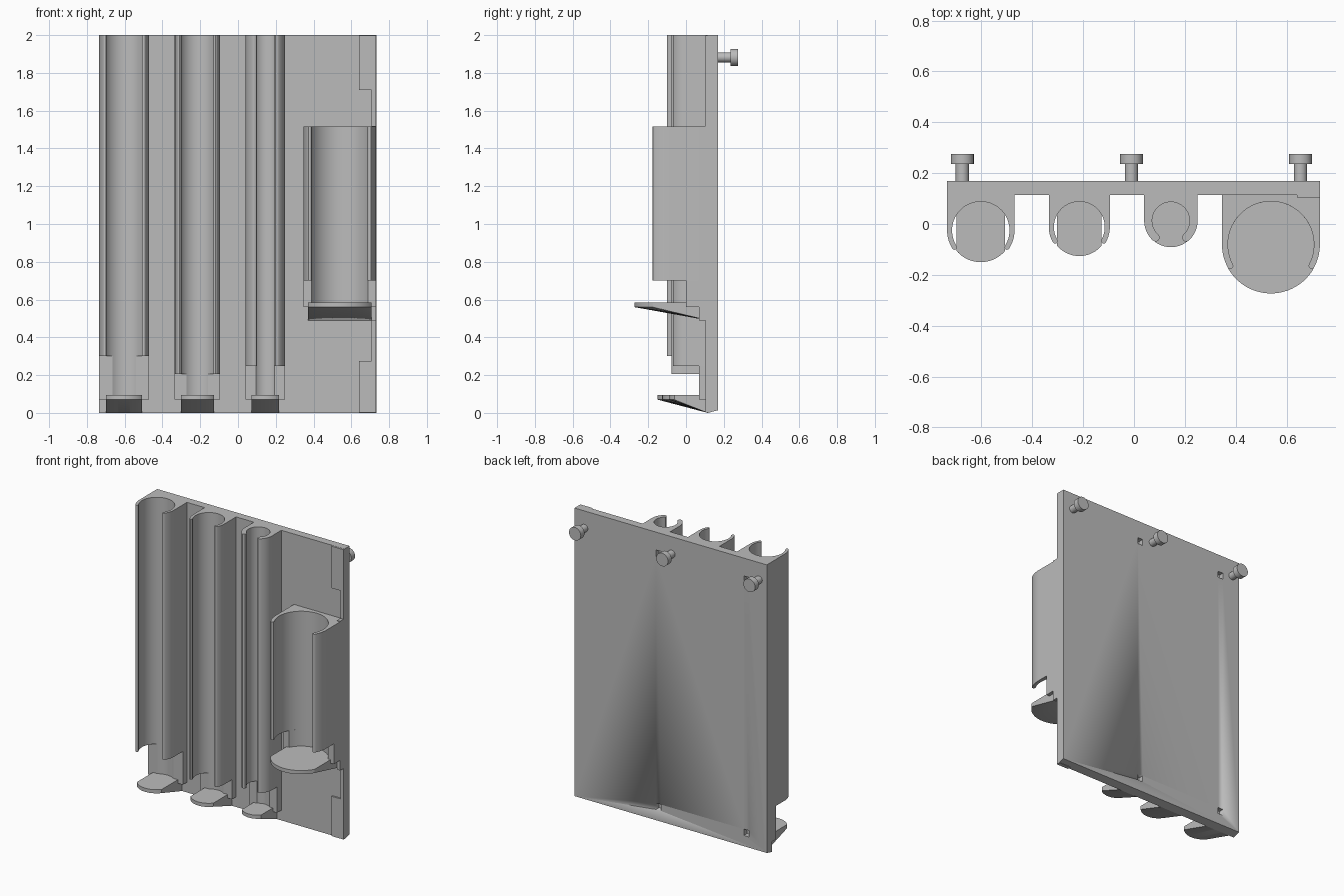
import bpy, bmesh, math
from mathutils import Vector

cube = bpy.data.objects.get("Cube")
if cube:
    bpy.data.objects.remove(cube)

grey = bpy.data.materials.new("light_grey")
grey.use_nodes = True
grey.diffuse_color = (0.5, 0.5, 0.5, 1)
grey.node_tree.nodes["Principled BSDF"].inputs["Base Color"].default_value = (0.5, 0.5, 0.5, 1)

FRONT, BACK = 0.115, 0.17   # plate faces
SINK = 0.13                 # depth at which parts end inside the plate


def finish(name, bm):
    bmesh.ops.remove_doubles(bm, verts=bm.verts, dist=0.0001)
    bmesh.ops.recalc_face_normals(bm, faces=bm.faces)
    mesh = bpy.data.meshes.new(name)
    bm.to_mesh(mesh)
    bm.free()
    mesh.materials.append(grey)
    ob = bpy.data.objects.new(name, mesh)
    bpy.context.collection.objects.link(ob)
    bpy.ops.object.select_all(action='DESELECT')
    ob.select_set(True)
    bpy.context.view_layer.objects.active = ob
    bpy.ops.object.shade_smooth_by_angle(angle=math.radians(30))
    return ob


def prism(name, points, move):
    """Extrude a closed outline of 3D points along a vector."""
    bm = bmesh.new()
    face = bm.faces.new([bm.verts.new(p) for p in points])
    out = bmesh.ops.extrude_face_region(bm, geom=[face])
    verts = [v for v in out["geom"] if isinstance(v, bmesh.types.BMVert)]
    bmesh.ops.translate(bm, verts=verts, vec=Vector(move))
    return finish(name, bm)


def box(name, x0, x1, y0, y1, z0, z1):
    return prism(name, [(x0, y0, z0), (x1, y0, z0), (x1, y1, z0), (x0, y1, z0)], (0, 0, z1 - z0))


def arc(cx, cy, r, a0, a1, n):
    steps = [math.radians(a0 + (a1 - a0) * i / n) for i in range(n + 1)]
    return [(cx + r * math.cos(a), cy + r * math.sin(a)) for a in steps]


def holder(name, x, half, cy, r, tip, z0, z1):
    """Open tube clip: straight sides, curved arms with rounded tips."""
    mid, cap = (half + r) / 2, (half - r) / 2
    t = math.radians(tip)
    right = [(half, SINK)] + arc(0, cy, half, 0, -tip, 10)
    right += arc(mid * math.cos(t), cy - mid * math.sin(t), cap, -tip, -tip - 180, 6)[1:]
    right += arc(0, cy, r, -tip, 90, 24)[1:]
    left = [(-px, py) for px, py in reversed(right[:-1])]
    prism(name, [(x + px, py, z0) for px, py in right + left], (0, 0, z1 - z0))


def backing(name, x, half, cy, r, cut, z0, z1):
    """Shallow block below the clip, keeping the back of the round groove."""
    a = math.degrees(math.asin((cut - cy) / r))
    outline = [(half, SINK), (half, cut)] + arc(0, cy, r, a, 180 - a, 20)
    outline += [(-half, cut), (-half, SINK)]
    prism(name, [(x + px, py, z0) for px, py in outline], (0, 0, z1 - z0))


def shelf(name, x, w, cy, r, z0):
    """Rounded foot rest whose underside slopes back down to the plate."""
    a = math.degrees(math.acos(w / r))
    rim = arc(x, cy, r, 180 + a, 360 - a, 24)
    bm = bmesh.new()
    rows = []
    for px, py in rim:
        rows.append([bm.verts.new(p) for p in (
            (px, SINK, z0 + 0.095), (px, py, z0 + 0.095), (px, py, z0 + 0.07),
            (px, FRONT, z0), (px, SINK, z0 + 0.004))])
    for p, q in zip(rows, rows[1:]):
        for i in range(5):
            j = (i + 1) % 5
            bm.faces.new([p[i], p[j], q[j], q[i]])
    bm.faces.new(rows[0])
    bm.faces.new(rows[-1])
    finish(name, bm)


# Back plate with a slanted lower edge
plate = prism("back_plate", [(-0.735, FRONT, 0), (-0.735, BACK, 0.014),
                             (-0.735, BACK, 2), (-0.735, FRONT, 2)], (1.467, 0, 0))

# Square sockets in the back
for x in (0.09, -0.58):
    for z in (0.11, 1.855):
        cutter = box("socket_cutter", x - 0.02, x + 0.02, 0.135, 0.2, z - 0.022, z + 0.022)
        cutter.hide_render = True
        cutter.hide_set(True)
        mod = plate.modifiers.new("socket", 'BOOLEAN')
        mod.operation, mod.object, mod.solver = 'DIFFERENCE', cutter, 'EXACT'

# Clips: name, centre x, half width, tube centre y, tube radius, tip angle,
# clip bottom, clip top, backing depth, shelf half width, shelf radius, base height
clips = [
    ("first", -0.6025, 0.1325, -0.025, 0.113, 33, 0.3, 2, 0.07, 0.095, 0.125, 0),
    ("second", -0.215, 0.12, -0.012, 0.1, 30, 0.205, 2, 0.07, 0.0875, 0.114, 0),
    ("third", 0.145, 0.105, 0.013, 0.0735, 48, 0.248, 2, 0.068, 0.0725, 0.104, 0),
    ("wide", 0.5385, 0.1925, -0.08, 0.169, 28, 0.7, 1.515, 0.0, 0.168, 0.193, 0.49),
]
for name, x, half, cy, r, tip, z0, z1, cut, w, sr, base in clips:
    holder(name + "_holder", x, half, cy, r, tip, z0, z1)
    backing(name + "_backing", x, half, cy, r, cut, base + 0.07, z0)
    shelf(name + "_shelf", x, w, cy, sr, base)

# Raised strip and corner pads along the left edge
box("edge_strip", 0.708, 0.7315, 0.104, SINK, 0.001, 1.999)
box("edge_rib", 0.708, 0.7315, 0.068, SINK, 0.49, 1.52)
for name, z0, z1 in (("lower_pad", 0.001, 0.275), ("upper_pad", 1.71, 1.999)):
    box(name, 0.64, 0.731, 0.104, SINK, z0, z1)

# Mounting pegs on the back
for i, x in enumerate((-0.675, -0.01, 0.655)):
    for part, r, y0, y1 in (("stem", 0.026, 0.15, 0.236), ("head", 0.045, 0.235, 0.275)):
        ring = arc(x, 1.882, r, 0, 345, 23)
        prism(f"peg_{part}_{i + 1}", [(px, y0, pz) for px, pz in ring], (0, y1 - y0, 0))
